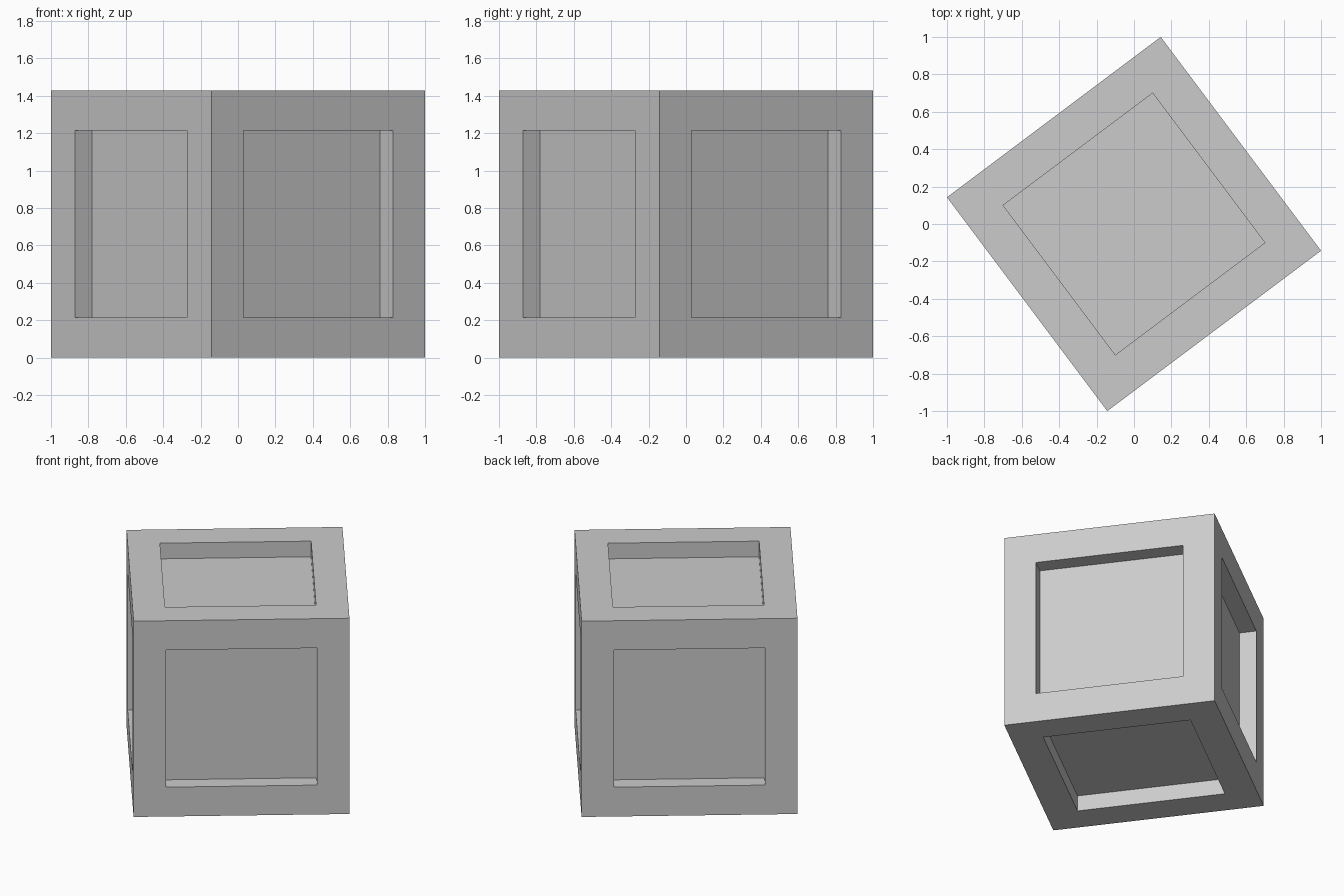
import bpy
import bmesh
import math
from mathutils import Matrix

default_cube = bpy.data.objects.get("Cube")
if default_cube:
    bpy.data.objects.remove(default_cube, do_unlink=True)

SIZE = 2 / 1.4        # edge length of the box
BORDER = SIZE * 0.15  # frame width around each recess
DEPTH = SIZE * 0.08   # depth of each recess
TURN = math.atan2(3, 4)

# One plain grey for the whole box
grey = bpy.data.materials.new("plain_grey")
grey.use_nodes = True
colour = (0.6, 0.6, 0.6, 1)
grey.diffuse_color = colour
grey.node_tree.nodes["Principled BSDF"].inputs["Base Color"].default_value = colour

# Box with a straight-walled square recess in every face
bm = bmesh.new()
bmesh.ops.create_cube(bm, size=SIZE)
panels = list(bm.faces)
bmesh.ops.inset_individual(bm, faces=panels, thickness=BORDER, depth=0, use_even_offset=True)
bmesh.ops.inset_individual(bm, faces=panels, thickness=0, depth=-DEPTH, use_even_offset=True)

# Turn the box about its upright axis and stand it on the ground
place = Matrix.Translation((0, 0, SIZE / 2)) @ Matrix.Rotation(TURN, 4, "Z")
bmesh.ops.transform(bm, matrix=place, verts=bm.verts)

mesh = bpy.data.meshes.new("recessed_box")
bm.to_mesh(mesh)
bm.free()
mesh.materials.append(grey)
box = bpy.data.objects.new("recessed_box", mesh)
bpy.context.collection.objects.link(box)
